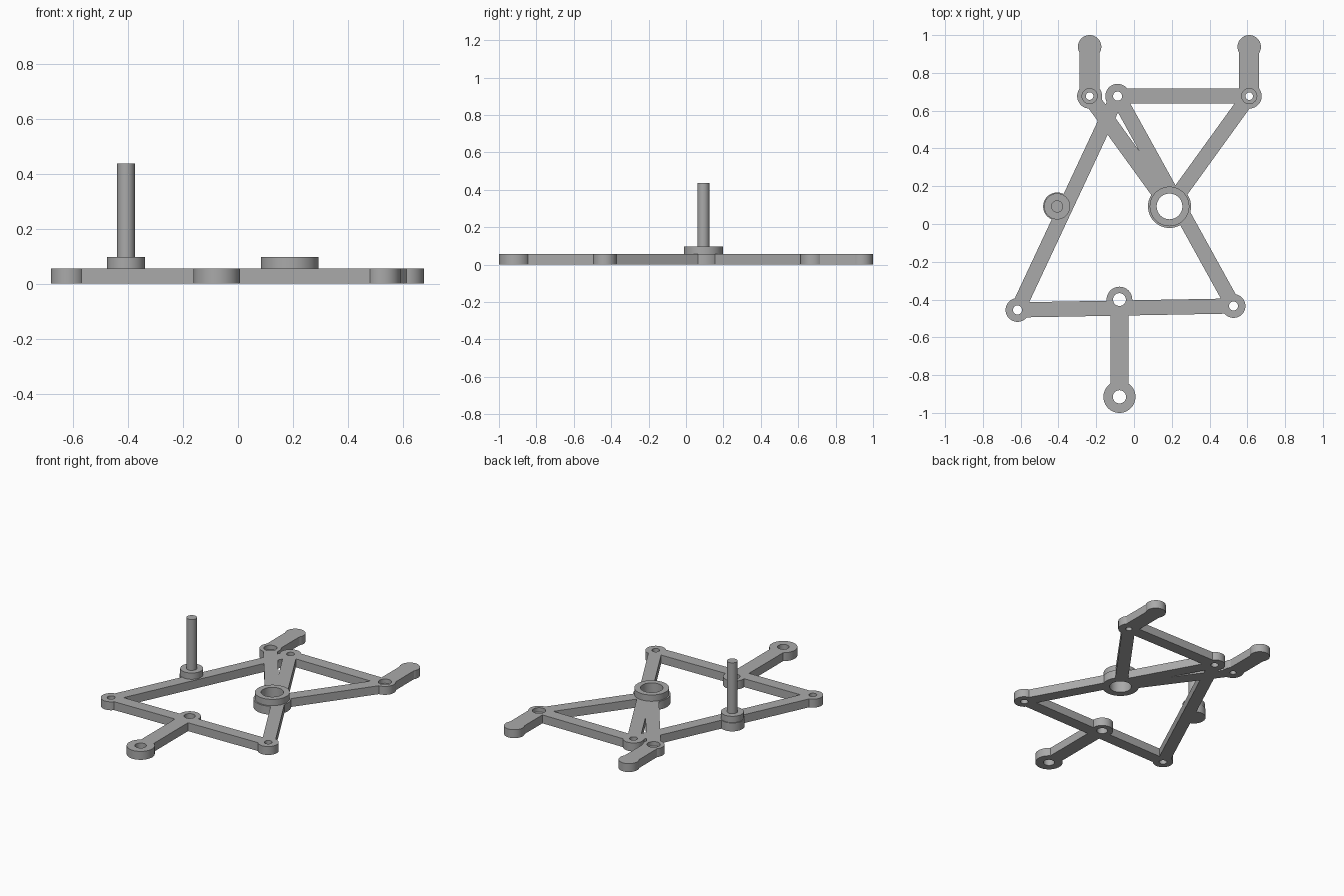
import bpy, bmesh, math
from mathutils import Matrix, Vector

if "Cube" in bpy.data.objects:
    bpy.data.objects.remove(bpy.data.objects["Cube"], do_unlink=True)

grey = bpy.data.materials.new("plain grey")
grey.use_nodes = True
COLOUR = (0.4, 0.4, 0.4, 1)
grey.diffuse_color = COLOUR
grey.node_tree.nodes["Principled BSDF"].inputs["Base Color"].default_value = COLOUR

THICK, COLLAR_TOP, PIN_TOP = 0.056, 0.098, 0.437


def disc(bm, centre, radius, z0, z1):
    place = Matrix.Translation((*centre, (z0 + z1) / 2))
    bmesh.ops.create_cone(bm, cap_ends=True, segments=48, radius1=radius,
                          radius2=radius, depth=z1 - z0, matrix=place)


def bar(bm, start, end, width):
    a, b = Vector(start), Vector(end)
    d = b - a
    mid = (a + b) / 2
    place = (Matrix.Translation((*mid, THICK / 2))
             @ Matrix.Rotation(math.atan2(d.y, d.x), 4, "Z")
             @ Matrix.Diagonal((d.length, width, THICK, 1)))
    bmesh.ops.create_cube(bm, size=1, matrix=place)


def finish(bm, name):
    mesh = bpy.data.meshes.new(name)
    bm.to_mesh(mesh)
    bm.free()
    mesh.materials.append(grey)
    ob = bpy.data.objects.new(name, mesh)
    bpy.context.collection.objects.link(ob)
    return ob


def cut(ob, cutter):
    mod = ob.modifiers.new("holes", "BOOLEAN")
    mod.operation, mod.solver, mod.object = "DIFFERENCE", "EXACT", cutter
    mod.use_self = True
    cutter.hide_render = True
    cutter.hide_set(True)


def smooth(ob):
    bpy.ops.object.select_all(action="DESELECT")
    ob.select_set(True)
    bpy.context.view_layer.objects.active = ob
    for mod in list(ob.modifiers):
        bpy.ops.object.modifier_apply(modifier=mod.name)
    bpy.ops.object.shade_smooth_by_angle(angle=math.radians(30))


# Joint positions
back_right, back_mid, back_left = (-0.235, 0.677), (-0.087, 0.677), (0.61, 0.677)
foot_right, foot_left = (-0.235, 0.938), (0.61, 0.938)
hub, pin = (0.188, 0.093), (-0.407, 0.093)
front_right, front_left = (-0.617, -0.455), (0.527, -0.434)
tail_root, tail_end = (-0.077, -0.4), (-0.077, -0.915)

# Flat linkage: bars and round bosses
bm = bmesh.new()
for start, end, width in (
        (back_right, hub, 0.085), (back_left, hub, 0.08),
        (back_mid, back_left, 0.08), (back_mid, front_right, 0.078),
        (back_mid, front_left, 0.08), (front_right, front_left, 0.08),
        (tail_root, tail_end, 0.095),
        (back_right, foot_right, 0.106), (back_left, foot_left, 0.106)):
    bar(bm, start, end, width)
for centre, radius in (
        (back_right, 0.066), (back_mid, 0.065), (back_left, 0.066),
        (foot_right, 0.062), (foot_left, 0.062), (hub, 0.114), (pin, 0.074),
        (front_right, 0.063), (front_left, 0.063),
        (tail_root, 0.068), (tail_end, 0.085)):
    disc(bm, centre, radius, 0, THICK)
linkage = finish(bm, "linkage_frame")

# Through holes, with counterbores at the two outer back joints
bm = bmesh.new()
for centre, radius in (
        (back_right, 0.02), (back_mid, 0.024), (back_left, 0.02), (hub, 0.068),
        (front_right, 0.024), (front_left, 0.024),
        (tail_root, 0.034), (tail_end, 0.035)):
    disc(bm, centre, radius, -0.1, 0.2)
for centre in (back_right, back_left):
    disc(bm, centre, 0.04, THICK / 2, 0.2)
holes = finish(bm, "hole_cutter")

# Raised hub collar
bm = bmesh.new()
disc(bm, hub, 0.105, THICK, COLLAR_TOP)
collar = finish(bm, "hub_collar")

# Upright pin on its collar
for name, radius, z0, z1 in (("pin_collar", 0.069, THICK, COLLAR_TOP),
                             ("upright_pin", 0.032, COLLAR_TOP, PIN_TOP)):
    bm = bmesh.new()
    disc(bm, pin, radius, z0, z1)
    smooth(finish(bm, name))

for ob in (linkage, collar):
    cut(ob, holes)
    smooth(ob)
bpy.data.objects.remove(holes, do_unlink=True)
